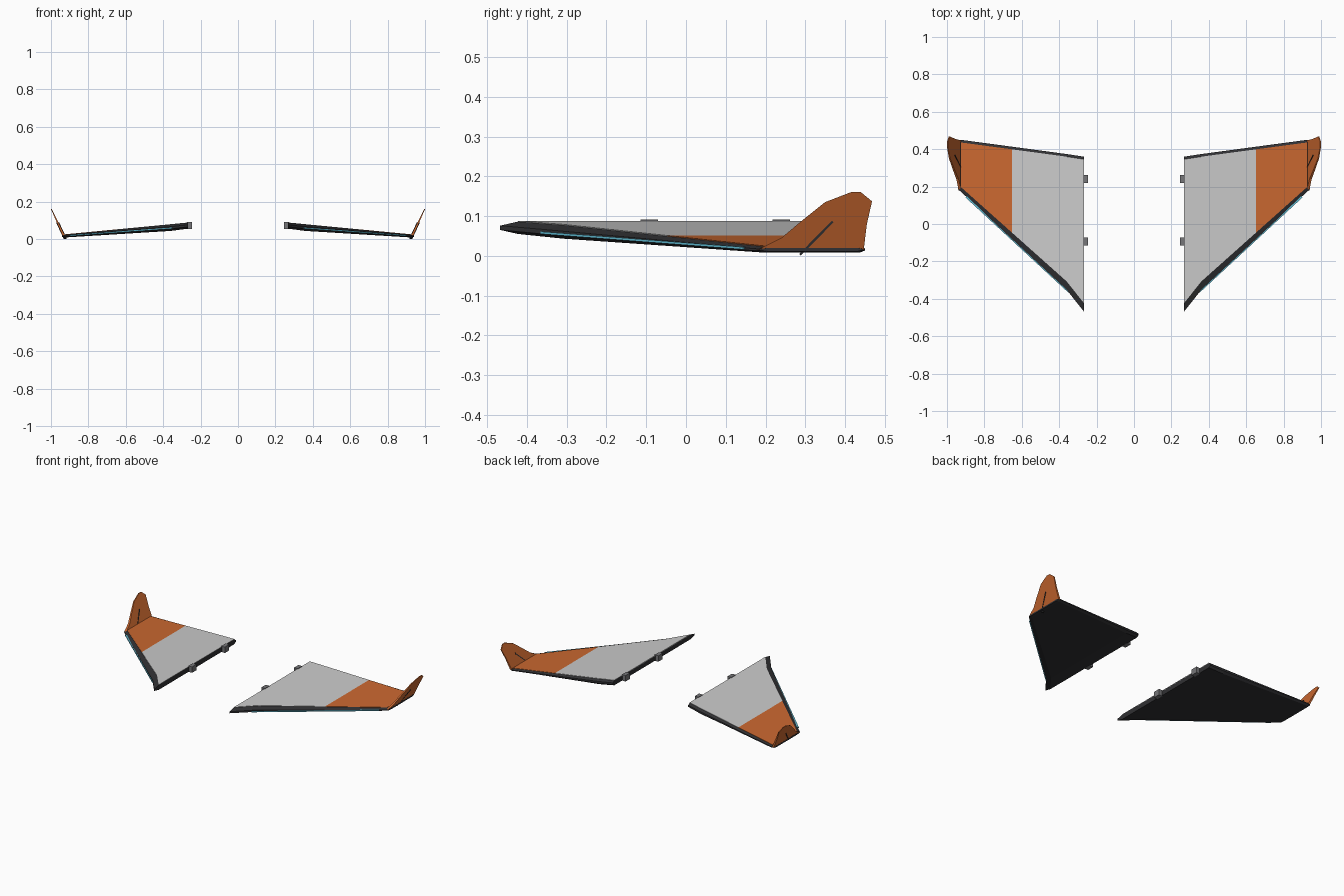
import bpy, bmesh
from mathutils import Vector

if "Cube" in bpy.data.objects:
    bpy.data.objects.remove(bpy.data.objects["Cube"])


def mat(name, r, g, b):
    m = bpy.data.materials.new(name)
    m.diffuse_color = (r, g, b, 1)
    m.use_nodes = True
    m.node_tree.nodes["Principled BSDF"].inputs["Base Color"].default_value = m.diffuse_color
    return m


DARK = mat("dark", 0.03, 0.03, 0.033)
PALE = mat("pale_grey", 0.58, 0.58, 0.6)
ORANGE = mat("orange", 0.6, 0.14, 0.03)
BLUE = mat("light_blue", 0.12, 0.5, 0.65)
METAL = mat("hinge_grey", 0.18, 0.18, 0.19)


def loft(name, rings, material):
    """Solid through matching rings, mirrored to the other wing."""
    bm = bmesh.new()
    vs = [[bm.verts.new(p) for p in ring] for ring in rings]
    n = len(vs[0])
    for a, b in zip(vs, vs[1:]):
        for i in range(n):
            j = (i + 1) % n
            bm.faces.new((a[i], a[j], b[j], b[i]))
    bm.faces.new(vs[0])
    bm.faces.new(vs[-1])
    bmesh.ops.recalc_face_normals(bm, faces=bm.faces)
    me = bpy.data.meshes.new(name)
    bm.to_mesh(me)
    bm.free()
    ob = bpy.data.objects.new(name, me)
    bpy.context.collection.objects.link(ob)
    me.materials.append(material)
    ob.modifiers.new("mirror", 'MIRROR').use_mirror_merge = False
    return ob


def bar(name, a, b, side, up, material):
    """Square-section bar between two points, with half-width vectors."""
    side, up = Vector(side), Vector(up)
    return loft(name, [[Vector(p) + s * side + t * up
                        for s, t in ((-1, -1), (1, -1), (1, 1), (-1, 1))]
                       for p in (a, b)], material)


# Stations: x, front y, back y, bottom z, top z, front bevel
STATIONS = [(0.268, -0.468, 0.36, 0.055, 0.086, 0.045),
            (0.36, -0.352, 0.374, 0.043, 0.077, 0.045),
            (0.925, 0.172, 0.45, 0.008, 0.023, 0.025)]


def station(x):
    for a, b in zip(STATIONS, STATIONS[1:]):
        if x <= b[0]:
            t = (x - a[0]) / (b[0] - a[0])
            return [p + (q - p) * t for p, q in zip(a, b)]
    return STATIONS[-1]


def wing_ring(x):
    x, f, b, lo, hi, bev = station(x)
    m, h = (lo + hi) / 2, (hi - lo) * 0.17
    return [(x, f, m - h), (x, f, m + h), (x, f + bev, hi), (x, b - 0.014, hi),
            (x, b, m + h), (x, b, m - h), (x, b - 0.014, lo), (x, f + bev, lo)]


def panel_ring(x):
    x, f, b, lo, hi, bev = station(x)
    y0, y1 = f + bev, b - 0.014
    return [(x, y0, hi - 0.002), (x, y1, hi - 0.002), (x, y1, hi + 0.002), (x, y0, hi + 0.002)]


# Dark wing core with a bevelled tip
tip = [(0.94, 0.185 + (y - 0.172) * 0.93, 0.0155 + (z - 0.0155) * 0.6)
       for x, y, z in wing_ring(0.925)]
loft("wing_core", [wing_ring(s[0]) for s in STATIONS] + [tip], DARK)

# Upper skin, pale inboard and orange outboard
loft("inner_skin", [panel_ring(x) for x in (0.268, 0.36, 0.652)], PALE)
loft("outer_skin", [panel_ring(x) for x in (0.652, 0.925)], ORANGE)

# Light strip on the leading edge
bar("edge_light", (0.348, -0.362, 0.058), (0.898, 0.147, 0.019),
    (0.004, -0.004, 0), (0, 0, 0.003), BLUE)

# Hinge lugs on the root
for i, y in enumerate((-0.093, 0.24)):
    bar("hinge_lug_%d" % i, (0.259, y - 0.022, 0.072), (0.259, y + 0.022, 0.072),
        (0.013, 0, 0), (0, 0, 0.019), METAL)

# Canted winglet, thinner towards the top
PROFILE = [(0.18, 0.015), (0.24, 0.045), (0.285, 0.083), (0.35, 0.135), (0.415, 0.16),
           (0.44, 0.16), (0.468, 0.137), (0.455, 0.08), (0.447, 0.015)]


def cant(z):
    return 0.93 + (z - 0.015) * 0.469


loft("winglet", [[(cant(z) + s * (0.007 - 0.033 * (z - 0.015)), y, z) for y, z in PROFILE]
                 for s in (-1, 1)], ORANGE)

# Thin diagonal brace through the winglet
bar("winglet_brace", (cant(0.003), 0.287, 0.003), (cant(0.086), 0.369, 0.086),
    (0.0075, 0, 0), (0, -0.002, 0.002), DARK)
